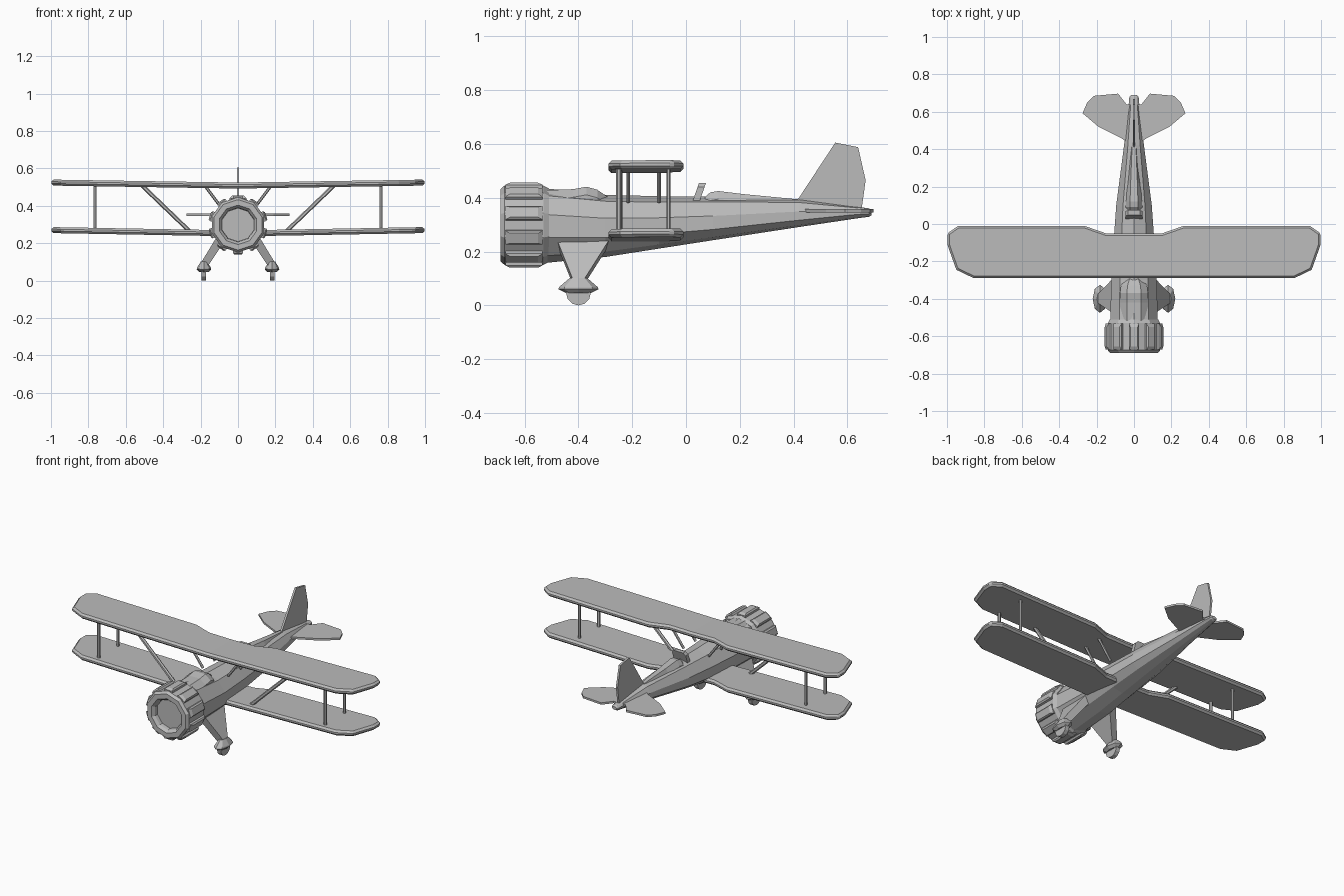
import bpy, bmesh
from math import cos, sin, radians, pi
from mathutils import Vector, Matrix

cube = bpy.data.objects.get("Cube")
if cube:
    bpy.data.objects.remove(cube, do_unlink=True)

GREY = (0.5, 0.5, 0.5, 1)
mat = bpy.data.materials.new("plain_grey")
mat.use_nodes = True
mat.diffuse_color = GREY
mat.node_tree.nodes["Principled BSDF"].inputs["Base Color"].default_value = GREY


def finish(name, bm, mirror=False, bevel=0):
    bmesh.ops.recalc_face_normals(bm, faces=bm.faces)
    me = bpy.data.meshes.new(name)
    bm.to_mesh(me)
    bm.free()
    me.materials.append(mat)
    ob = bpy.data.objects.new(name, me)
    bpy.context.collection.objects.link(ob)
    if mirror:
        ob.modifiers.new("mirror", "MIRROR").merge_threshold = 0.0005
    if bevel:
        b = ob.modifiers.new("bevel", "BEVEL")
        b.width, b.segments = bevel, 1
        b.limit_method, b.angle_limit = "ANGLE", radians(50)
    return ob


def loft(name, rings, mirror=False):
    """Skin a list of equal-length point rings and close both ends."""
    bm = bmesh.new()
    vs = [[bm.verts.new(p) for p in r] for r in rings]
    n = len(vs[0])
    for a, b in zip(vs, vs[1:]):
        for i in range(n):
            j = (i + 1) % n
            bm.faces.new((a[i], a[j], b[j], b[i]))
    bm.faces.new(vs[0])
    bm.faces.new(vs[-1])
    return finish(name, bm, mirror)


def strut(name, a, b, r=0.01):
    """Six-sided rod between two points, mirrored to the other side."""
    a, b = Vector(a), Vector(b)
    d = b - a
    bm = bmesh.new()
    m = Matrix.Translation((a + b) / 2) @ d.to_track_quat("Z", "Y").to_matrix().to_4x4()
    bmesh.ops.create_cone(bm, cap_ends=True, segments=6, radius1=r, radius2=r,
                          depth=d.length, matrix=m)
    finish(name, bm, mirror=True)


SIDES = 10
ANGLES = [radians(18 + 36 * 2 + 36 * i - 18) for i in range(SIDES)]
ANGLES = [a - radians(18) for a in ANGLES]


def section(y, w, top, mid, bottom):
    """Ten-sided body ring, flat on top and bottom."""
    flat = cos(pi / SIDES)
    return [(w * cos(a), y, mid + sin(a) / flat * ((top - mid) if sin(a) > 0 else (mid - bottom)))
            for a in ANGLES]


# Fuselage: y, half width, top, middle, bottom
loft("fuselage", [section(*s) for s in (
    (-0.54, 0.134, 0.43, 0.295, 0.163),
    (-0.30, 0.128, 0.405, 0.285, 0.185),
    (-0.10, 0.115, 0.40, 0.29, 0.215),
    (0.10, 0.10, 0.40, 0.30, 0.245),
    (0.42, 0.056, 0.392, 0.328, 0.293),
    (0.64, 0.03, 0.365, 0.345, 0.325),
    (0.68, 0.026, 0.36, 0.345, 0.33),
    (0.69, 0.016, 0.354, 0.345, 0.336))])

# Engine cowling with a recessed front
AXIS = 0.298
loft("engine_cowling", [section(y, r / cos(pi / SIDES), AXIS + r, AXIS, AXIS - r) for y, r in (
    (-0.655, 0.085), (-0.675, 0.088), (-0.69, 0.10), (-0.69, 0.128), (-0.675, 0.14),
    (-0.53, 0.14), (-0.51, 0.13))])

# Cylinder covers around the cowling
bm = bmesh.new()
for i in range(SIDES):
    turn = Matrix.Translation((0, 0, AXIS)) @ Matrix.Rotation(i * 2 * pi / SIDES, 4, "Y")
    rings = []
    for r, w, y0, y1 in ((0.13, 0.027, -0.672, -0.533), (0.15, 0.027, -0.672, -0.533),
                         (0.158, 0.02, -0.655, -0.55)):
        rings.append([bm.verts.new(turn @ Vector(p)) for p in
                      ((-w, y0, r), (w, y0, r), (w, y1, r), (-w, y1, r))])
    for a, b in zip(rings, rings[1:]):
        for k in range(4):
            bm.faces.new((a[k], a[k - 1], b[k - 1], b[k]))
    bm.faces.new(rings[0])
    bm.faces.new(rings[-1])
finish("cylinder_covers", bm)


# Humps on the fuselage top: nose fairing and headrest fairing
def hump(name, stations):
    loft(name, [[(-w, y, 0.36), (-w, y, z - 0.03), (-w * 0.5, y, z),
                 (w * 0.5, y, z), (w, y, z - 0.03), (w, y, 0.36)] for y, w, z in stations])


hump("nose_fairing", ((-0.52, 0.075, 0.428), (-0.42, 0.075, 0.432), (-0.37, 0.075, 0.441),
                      (-0.33, 0.07, 0.43), (-0.29, 0.045, 0.402)))
hump("headrest_fairing", ((0.07, 0.045, 0.402), (0.09, 0.045, 0.42), (0.12, 0.042, 0.425),
                          (0.22, 0.036, 0.413), (0.42, 0.02, 0.394)))

# Windshield leaning back
loft("windshield", [[(-w, y, z), (w, y, z), (w, y + 0.026, z), (-w, y + 0.026, z)]
                    for w, y, z in ((0.046, 0.024, 0.385), (0.046, 0.043, 0.44),
                                    (0.032, 0.048, 0.455))])

# Wings: half outline, sheared up toward the tip, mirrored
HALF_WING = ((0, -0.288), (0.86, -0.288), (0.95, -0.245), (0.998, -0.11), (0.998, -0.05),
             (0.94, -0.01), (0.265, -0.01), (0.15, -0.05), (0, -0.05))


def wing(name, z, rise, thick=0.032):
    bm = bmesh.new()
    low, high = ([bm.verts.new((x, y, z + rise * x + t)) for x, y in HALF_WING]
                 for t in (0, thick))
    bm.faces.new(low)
    bm.faces.new(high)
    for i in range(len(low) - 1):
        bm.faces.new((low[i], low[i + 1], high[i + 1], high[i]))
    finish(name, bm, mirror=True, bevel=0.011)


wing("upper_wing", 0.492, 0.016)
wing("lower_wing", 0.236, 0.018)

# Wing struts
strut("front_outer_struts", (0.765, -0.25, 0.26), (0.765, -0.25, 0.515))
strut("rear_outer_struts", (0.765, -0.065, 0.26), (0.765, -0.065, 0.515), 0.008)
strut("diagonal_struts", (0.26, -0.245, 0.265), (0.515, -0.245, 0.51), 0.011)
for label, y in (("front", -0.215), ("rear", -0.10)):
    strut(label + "_centre_struts", (0.085, y, 0.385), (0.175, y, 0.505), 0.008)


# Tail surfaces: thin prisms
def plate(name, points, offset, mirror=False):
    off = Vector(offset)
    loft(name, [[Vector(p) - off for p in points], [Vector(p) + off for p in points]], mirror)


TAIL = ((0.01, 0.42), (0.07, 0.46), (0.19, 0.52), (0.275, 0.592), (0.25, 0.65), (0.215, 0.685),
        (0.085, 0.697), (0.04, 0.64), (0.01, 0.64))
plate("tailplane", [(x, y, 0.352) for x, y in TAIL], (0, 0, 0.006), True)
FIN = ((0.40, 0.38), (0.42, 0.40), (0.555, 0.605), (0.64, 0.588), (0.668, 0.465),
       (0.652, 0.35))
plate("fin", [(0, y, z) for y, z in FIN], (0.006, 0, 0))

# Landing gear legs: tapered blades
loft("gear_legs", [[(x - t, y0, z - 0.01), (x - t, y1, z - 0.01), (x + t, y1, z + 0.01), (x + t, y0, z + 0.01)]
                   for x, t, y0, y1, z in ((0.085, 0.022, -0.48, -0.285, 0.235),
                                           (0.18, 0.018, -0.42, -0.38, 0.085))], True)

# Wheel spats: faceted domes
loft("wheel_spats", [[(0.182 + r * 0.52 * cos(a), -0.40 + r * sin(a), z)
                      for a in [k * pi / 4 for k in range(8)]]
                     for r, z in ((0.045, 0.045), (0.075, 0.06), (0.072, 0.068), (0.032, 0.102))], True)

# Wheels
bm = bmesh.new()
bmesh.ops.create_cone(bm, cap_ends=True, segments=12, radius1=0.046, radius2=0.046, depth=0.026,
                      matrix=Matrix.Translation((0.183, -0.40, 0.046)) @ Matrix.Rotation(pi / 2, 4, "Y"))
finish("wheels", bm, mirror=True)
